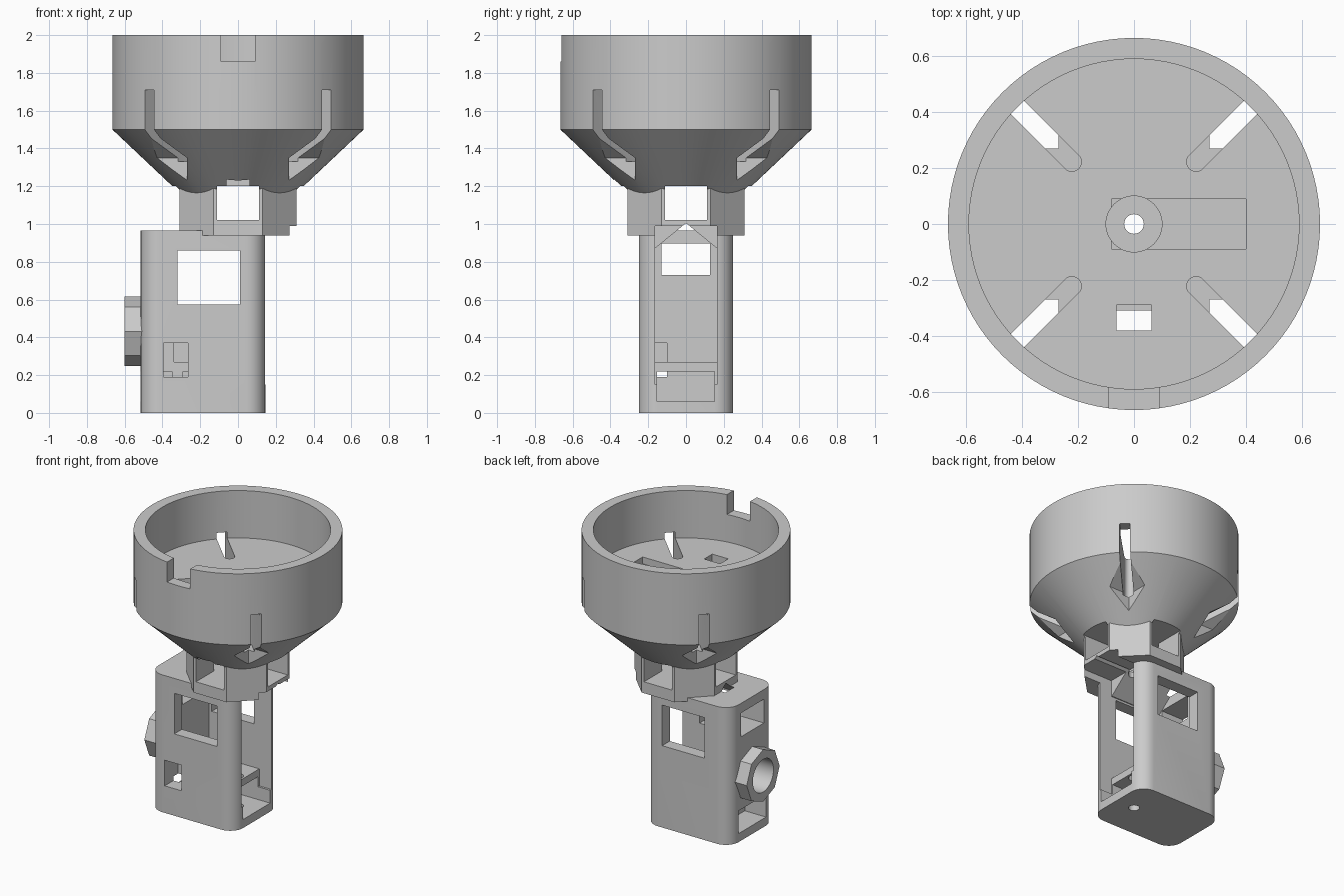
import bpy, bmesh, math
from mathutils import Matrix, Vector

if "Cube" in bpy.data.objects:
    bpy.data.objects.remove(bpy.data.objects["Cube"])

grey = bpy.data.materials.new("plain grey")
grey.use_nodes = True
colour = (0.6, 0.6, 0.6, 1)
grey.diffuse_color = colour
grey.node_tree.nodes["Principled BSDF"].inputs["Base Color"].default_value = colour


def make(name, bm):
    bmesh.ops.recalc_face_normals(bm, faces=bm.faces)
    mesh = bpy.data.meshes.new(name)
    bm.to_mesh(mesh)
    bm.free()
    mesh.materials.append(grey)
    ob = bpy.data.objects.new(name, mesh)
    bpy.context.collection.objects.link(ob)
    return ob


def hull(name, points):
    """Convex solid around a few points."""
    bm = bmesh.new()
    for p in points:
        bm.verts.new(p)
    bmesh.ops.convex_hull(bm, input=bm.verts)
    bmesh.ops.dissolve_limit(bm, angle_limit=0.01, verts=bm.verts, edges=bm.edges)
    return make(name, bm)


def box(name, xs, ys, zs):
    return hull(name, [(x, y, z) for x in xs for y in ys for z in zs])


def ring(count, radius, turn=0.0):
    return [(radius * math.cos(turn + math.tau * i / count),
             radius * math.sin(turn + math.tau * i / count)) for i in range(count)]


def post(name, outline, z0, z1):
    return hull(name, [(x, y, z) for x, y in outline for z in (z0, z1)])


def along_x(name, outline, x0, x1, height=0.0):
    return hull(name, [(x, y, z + height) for y, z in outline for x in (x0, x1)])


def cut(part, cutters):
    for c in cutters:
        mod = part.modifiers.new("cut", "BOOLEAN")
        mod.operation, mod.solver, mod.object = "DIFFERENCE", "EXACT", c
    bpy.context.view_layer.update()
    graph = bpy.context.evaluated_depsgraph_get()
    mesh = bpy.data.meshes.new_from_object(part.evaluated_get(graph))
    part.modifiers.clear()
    part.data = mesh


# Bowl: turned profile with a solid floor
profile = [(0, 1.165), (0.31, 1.165), (0.665, 1.5), (0.665, 2), (0.59, 2), (0.59, 1.667), (0, 1.667)]
bm = bmesh.new()
verts = [bm.verts.new((r, 0, z)) for r, z in profile]
edges = [bm.edges.new(pair) for pair in zip(verts, verts[1:])]
bmesh.ops.spin(bm, geom=verts + edges, cent=(0, 0, 0), axis=(0, 0, 1),
               angle=math.tau, steps=96, use_duplicate=False)
bmesh.ops.remove_doubles(bm, verts=bm.verts, dist=0.0005)
bowl = make("bowl", bm)

# Octagonal neck
neck = post("neck", ring(8, 0.31 / math.cos(math.pi / 8), math.pi / 8), 0.94, 1.21)

# Motor housing with rounded upright edges
bm = bmesh.new()
bmesh.ops.create_cube(bm, size=1, matrix=Matrix.Translation((-0.185, 0, 0.4825))
                      @ Matrix.Diagonal((0.66, 0.5, 0.965, 1)))
upright = [e for e in bm.edges if abs(e.verts[0].co.z - e.verts[1].co.z) > 0.5]
bmesh.ops.bevel(bm, geom=upright, offset=0.1, segments=8, profile=0.5, affect="EDGES")
housing = make("housing", bm)

# Octagonal side boss
boss = along_x("side_boss", ring(8, 0.183), -0.6, -0.505, 0.432)

# Cutters shared by several parts
shaft_hole = post("cut_shaft", ring(32, 0.035), -0.1, 1.8)
corridors = [box("cut_corridor_x", (-0.7, 0.7), (-0.11, 0.11), (1.02, 1.2)),
             box("cut_corridor_y", (-0.11, 0.11), (-0.7, 0.7), (1.02, 1.2))]
cable_hole = box("cut_cable", (-0.062, 0.062), (-0.38, -0.29), (1.1, 1.8))
roof = along_x("cut_roof", [(-0.165, 0.87), (0.165, 0.87), (0, 1.005)], -0.34, 0.5)
mouth = box("cut_mouth", (0.05, 0.5), (-0.165, 0.165), (0.15, 0.99))
bore = along_x("cut_bore", ring(40, 0.115), -0.7, -0.4, 0.432)

# Bowl cutters: rim notch, arm recess, counterbore
bowl_cuts = [
    box("cut_notch", (-0.09, 0.09), (-0.8, -0.5), (1.86, 2.1)),
    box("cut_arm", (-0.08, 0.4), (-0.09, 0.09), (1.62, 1.8)),
    post("cut_counterbore", ring(48, 0.1), 1.56, 1.8),
]

# Four diagonal slots, each opening into a sloped pocket under the cone
half = 0.034
arc = [(0.314 + half * math.cos(a), half * math.sin(a))
       for a in [math.pi * (0.5 + i / 12) for i in range(13)]]
for k in range(4):
    slot = post("cut_slot", arc + [(0.9, -half), (0.9, half)], 1.33, 1.71)
    slot.data.transform(Matrix.Rotation(math.radians(45 + 90 * k), 4, "Z"))
    inner, outer, tip = 0.27, 0.47, 0.42
    pocket = hull("cut_pocket",
                  [(x, y, z) for x in (inner, outer) for y in (inner, outer) for z in (1.1, 1.35)]
                  + [(x, y, 1.46) for x in (tip, outer) for y in (tip, outer)])
    pocket.data.transform(Matrix.Rotation(math.radians(90 * k), 4, "Z"))
    bowl_cuts += [slot, pocket]

# Housing cutters: motor bay, windows, lower pockets
housing_cuts = [
    box("cut_bay", (-0.34, 0.3), (-0.165, 0.165), (0.27, 0.875)),
    box("cut_side_windows", (-0.32, 0.01), (-0.4, 0.4), (0.575, 0.86)),
    box("cut_end_window", (-0.7, 0), (-0.13, 0.127), (0.73, 0.897)),
    box("cut_small_window", (-0.395, -0.265), (-0.4, -0.1), (0.19, 0.37)),
    box("cut_low_front", (-0.29, 0.3), (-0.153, 0.15), (0.06, 0.22)),
    box("cut_low_end", (-0.7, -0.35), (-0.153, 0.15), (0.06, 0.22)),
]

cut(bowl, bowl_cuts + corridors + [cable_hole, shaft_hole])
cut(neck, corridors + [cable_hole, shaft_hole, roof, mouth])
cut(housing, housing_cuts + [roof, mouth, shaft_hole, bore])
cut(boss, [bore])

# Remove the cutters and finish the shading
for ob in [o for o in bpy.data.objects if o.name.startswith("cut_")]:
    bpy.data.objects.remove(ob)
for part in (bowl, neck, housing, boss):
    bpy.ops.object.select_all(action="DESELECT")
    part.select_set(True)
    bpy.context.view_layer.objects.active = part
    bpy.ops.object.shade_smooth_by_angle(angle=math.radians(25))
